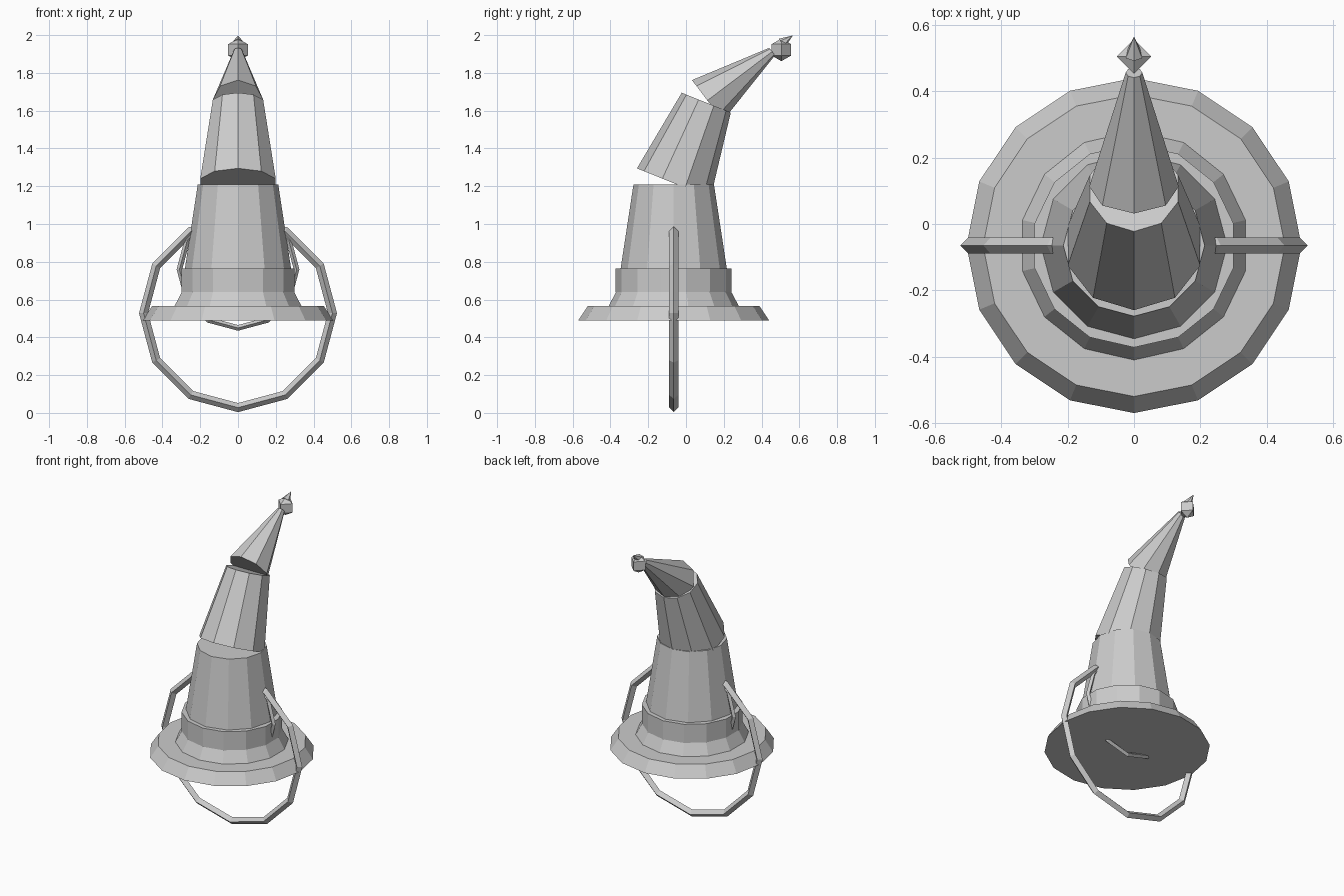
import bpy, bmesh
from math import radians
from mathutils import Matrix

if "Cube" in bpy.data.objects:
    bpy.data.objects.remove(bpy.data.objects["Cube"])

CY = -0.065  # shared centre line of brim, band and rings


def finish(name, bm):
    bm.normal_update()
    mesh = bpy.data.meshes.new(name)
    bm.to_mesh(mesh)
    bm.free()
    obj = bpy.data.objects.new(name, mesh)
    bpy.context.collection.objects.link(obj)
    return obj


def frustum(name, sides, r1, r2, length, y, z, tilt=0):
    """Capped frustum whose base centre is at (0, y, z), leaning to +y."""
    bm = bmesh.new()
    bmesh.ops.create_cone(bm, cap_ends=True, segments=sides,
                          radius1=r1, radius2=r2, depth=length,
                          matrix=Matrix.Translation((0, 0, length / 2)))
    bmesh.ops.remove_doubles(bm, verts=bm.verts, dist=1e-5)
    bm.transform(Matrix.Translation((0, y, z)) @ Matrix.Rotation(radians(-tilt), 4, 'X'))
    return finish(name, bm)


def ring(name, major, minor, z):
    """Twelve-sided upright ring with a square section."""
    bpy.ops.mesh.primitive_torus_add(
        major_segments=12, minor_segments=4, major_radius=major, minor_radius=minor,
        location=(0, CY, z), rotation=(radians(90), 0, 0))
    bpy.context.object.name = name


# brim, flare and band
frustum("brim", 16, 0.505, 0.455, 0.075, CY, 0.49)
frustum("crown_flare", 14, 0.345, 0.305, 0.075, CY, 0.565)
frustum("hat_band", 14, 0.307, 0.307, 0.125, CY, 0.64)

# crown in three bending sections
frustum("crown_lower", 12, 0.30, 0.213, 0.57, CY, 0.64)
frustum("crown_middle", 10, 0.21, 0.14, 0.46, CY, 1.216, 22)
frustum("crown_tip", 8, 0.135, 0.025, 0.43, 0.113, 1.654, 53)

# bobble and spike at the end of the tip
bm = bmesh.new()
bmesh.ops.create_uvsphere(bm, u_segments=4, v_segments=3, radius=0.06,
                          matrix=Matrix.Translation((0, 0.505, 1.922)))
finish("tip_bobble", bm)
frustum("tip_spike", 6, 0.028, 0, 0.07, 0.508, 1.958, 55)

# large hanging ring and small inner ring
ring("large_ring", 0.5, 0.024, 0.528)
ring("small_ring", 0.31, 0.015, 0.76)
